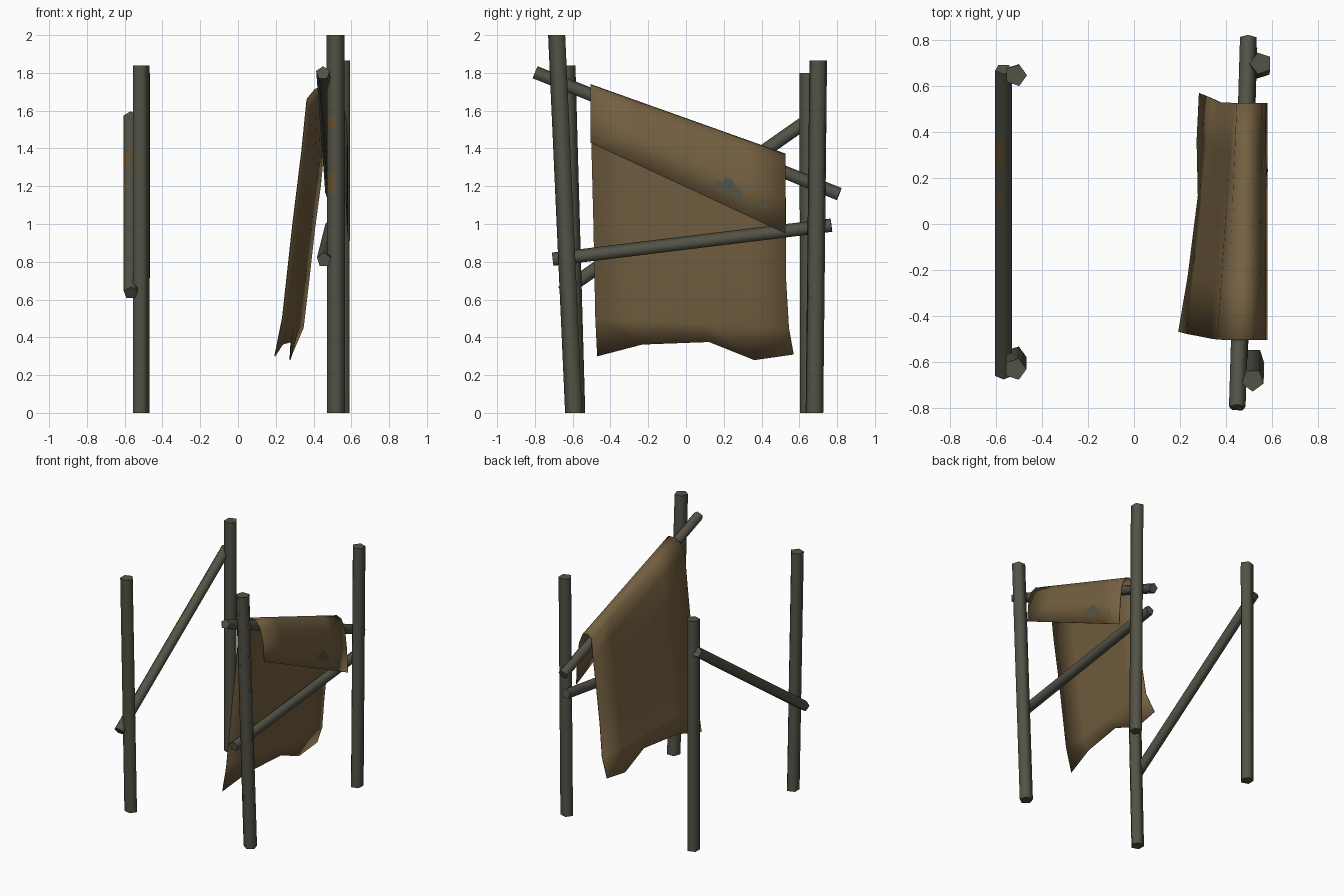
import bpy, bmesh, math
from mathutils import Vector

if "Cube" in bpy.data.objects:
    bpy.data.objects.remove(bpy.data.objects["Cube"])


def material(name, rgb):
    m = bpy.data.materials.new(name)
    m.diffuse_color = (*rgb, 1)
    m.use_nodes = True
    m.node_tree.nodes["Principled BSDF"].inputs["Base Color"].default_value = m.diffuse_color
    return m


WOOD = material("weathered wood", (0.085, 0.086, 0.062))
CLOTH = material("brown hide", (0.175, 0.118, 0.052))
RUST = material("ochre stain", (0.14, 0.085, 0.03))


def finish(name, bm, mats, angle):
    me = bpy.data.meshes.new(name)
    bm.to_mesh(me)
    bm.free()
    ob = bpy.data.objects.new(name, me)
    bpy.context.collection.objects.link(ob)
    for m in mats:
        me.materials.append(m)
    bpy.ops.object.select_all(action='DESELECT')
    ob.select_set(True)
    bpy.context.view_layer.objects.active = ob
    bpy.ops.object.shade_smooth_by_angle(angle=math.radians(angle))
    return ob


def pole(name, a, b, r, a0=0, post=False, stains=()):
    """Five-sided pole from a to b; stains are (start, end, side)."""
    a, b = Vector(a), Vector(b)
    d = (b - a).normalized()
    u, v = Vector((1, 0, 0)), Vector((0, 1, 0))
    if not post:
        u = (u - d * u.dot(d)).normalized()
        v = d.cross(u)
    ts = sorted({0, 1, *[s[0] for s in stains], *[s[1] for s in stains]})
    bm = bmesh.new()
    rings = []
    for t in ts:
        c = a.lerp(b, t)
        ring = []
        for k in range(5):
            w = math.radians(a0 + 72 * k)
            ring.append(bm.verts.new(c + u * r * math.cos(w) + v * r * math.sin(w)))
        rings.append(ring)
    for i in range(len(ts) - 1):
        for k in range(5):
            n = (k + 1) % 5
            f = bm.faces.new((rings[i][k], rings[i][n], rings[i + 1][n], rings[i + 1][k]))
            if any(s[0] <= ts[i] < s[1] and s[2] == k for s in stains):
                f.material_index = 1
    bm.faces.new(rings[0][::-1])
    bm.faces.new(rings[-1])
    finish(name, bm, (WOOD, RUST), 80)


# upright posts
pole("front_right_post", (0.52, -0.59, 0), (0.517, -0.68, 2.0), 0.05, -90, True,
     ((0.58, 0.635, 4), (0.755, 0.785, 4)))
pole("back_right_post", (0.551, 0.68, 0), (0.553, 0.70, 1.865), 0.049, 180, True)
pole("front_left_post", (-0.517, -0.58, 0), (-0.517, -0.632, 1.84), 0.049, 0, True)
pole("back_left_post", (-0.517, 0.65, 0), (-0.515, 0.648, 1.80), 0.049, 0, True)

# sloping rails
pole("hide_rail", (0.45, -0.80, 1.80), (0.498, 0.81, 1.155), 0.038, -90)
pole("right_lower_rail", (0.455, -0.705, 0.81), (0.50, 0.77, 0.99), 0.039, -90)
pole("left_rail", (-0.568, -0.655, 0.635), (-0.568, 0.675, 1.565), 0.039, -90,
     stains=((0.57, 0.61, 4), (0.70, 0.78, 4)))

# hide draped over the top rail: end profiles run from outer flap over the rail and down
FRONT = [(.58, -.505, 1.43), (.57, -.505, 1.57), (.545, -.505, 1.68), (.505, -.505, 1.735),
         (.455, -.505, 1.738), (.405, -.505, 1.71), (.365, -.503, 1.66), (.338, -.50, 1.39),
         (.29, -.49, 1.0), (.235, -.48, .5), (.195, -.47, .30)]
BACK = [(.58, .527, .95), (.572, .527, 1.13), (.555, .527, 1.28), (.525, .527, 1.355),
        (.485, .527, 1.37), (.45, .527, 1.34), (.436, .527, 1.20), (.405, .53, .97),
        (.375, .53, .70), (.345, .545, .45), (.285, .57, .31)]
COLS = [(0, 0, 0), (.23, .02, .06), (.57, .034, .07), (.8, .008, -.028), (1, 0, 0)]


def hide_point(t, i):
    return Vector(FRONT[i]).lerp(Vector(BACK[i]), t)


bm = bmesh.new()
grid = []
for t, dx, dz in COLS:
    col = []
    for i in range(len(FRONT)):
        p = hide_point(t, i)
        if i == len(FRONT) - 1:          # ragged lower hem
            p += Vector((dx, 0, dz))
        col.append(bm.verts.new(p))
    grid.append(col)
for c0, c1 in zip(grid, grid[1:]):
    for i in range(len(FRONT) - 1):
        bm.faces.new((c0[i], c1[i], c1[i + 1], c0[i + 1]))
hide = finish("draped_hide", bm, (CLOTH,), 60)
mod = hide.modifiers.new("thickness", 'SOLIDIFY')
mod.thickness, mod.offset = 0.005, 0


# worn patches on the outer flap, as thin plates following it
def patch(name, outline):
    bm = bmesh.new()
    vs = []
    for y, z in outline:
        t = (y + .505) / 1.032
        lo, hi = hide_point(t, 0), hide_point(t, 1)
        s = (z - lo.z) / (hi.z - lo.z)
        vs.append(bm.verts.new((lo.lerp(hi, s).x + .006, y, z)))
    bm.faces.new(vs)
    finish(name, bm, (WOOD,), 30)


patch("worn_patch_large", [(.15, 1.20), (.19, 1.19), (.23, 1.15), (.27, 1.14), (.30, 1.145),
                           (.29, 1.18), (.26, 1.20), (.25, 1.23), (.21, 1.25), (.19, 1.22),
                           (.16, 1.23)])
patch("worn_patch_small", [(.39, 1.09), (.42, 1.08), (.43, 1.10), (.40, 1.11)])
